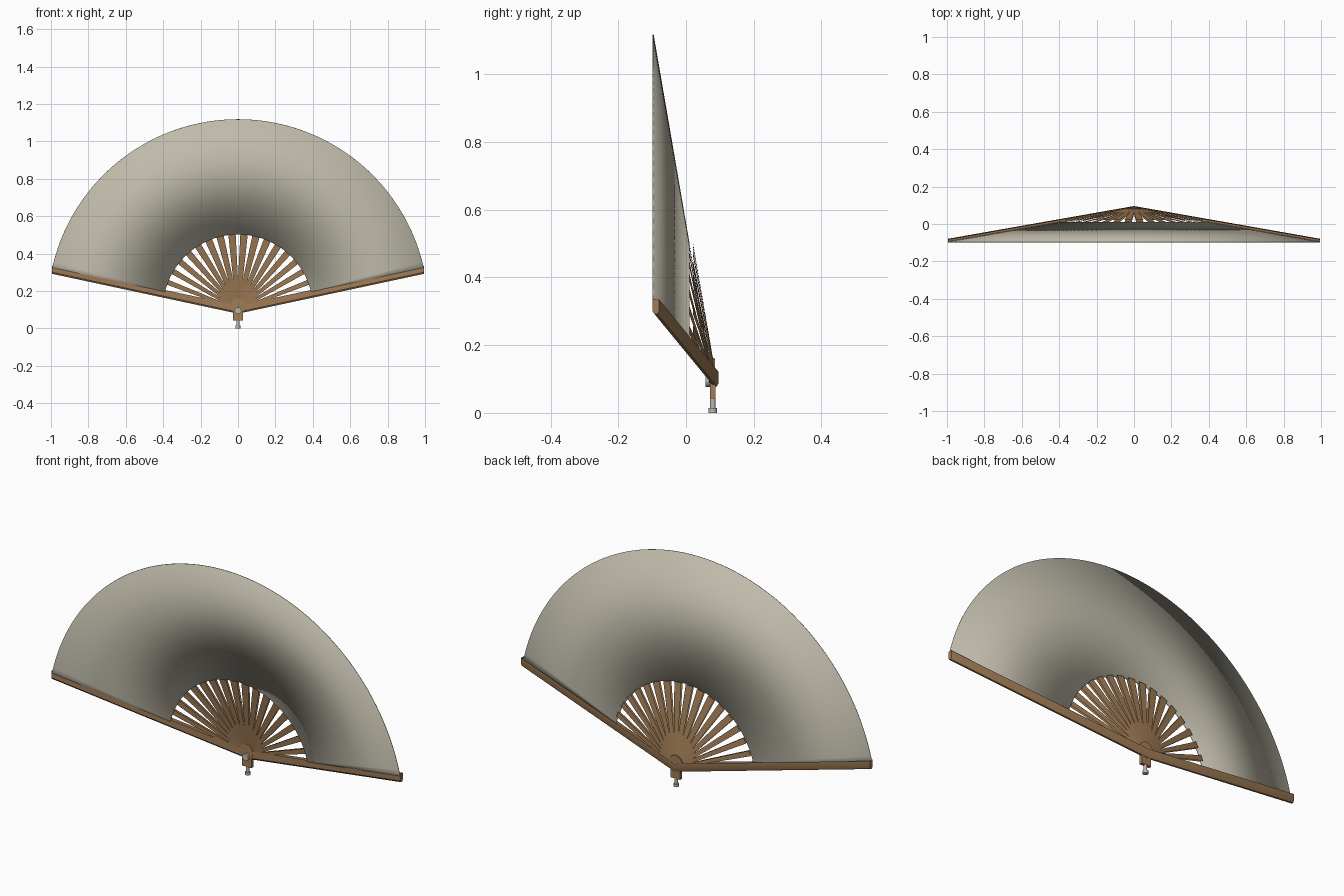
import bpy, bmesh, math
from mathutils import Vector

if "Cube" in bpy.data.objects:
    bpy.data.objects.remove(bpy.data.objects["Cube"])

PIVOT_Z, Y0, SLOPE = 0.10, 0.078, 0.172   # shallow cone the fan lies on
R_IN, R_OUT, LOW = 0.402, 1.018, math.radians(12.1)


def material(name, rgb):
    m = bpy.data.materials.new(name)
    m.diffuse_color = (*rgb, 1)
    m.use_nodes = True
    m.node_tree.nodes["Principled BSDF"].inputs["Base Color"].default_value = m.diffuse_color
    return m


wood = material("brown wood", (0.36, 0.205, 0.095))
paper = material("beige paper", (0.52, 0.49, 0.40))
metal = material("pale metal", (0.50, 0.48, 0.42))


def on_cone(r, a, across=0.0, depth=0.0):
    """Point at radius r, angle a, shifted sideways and backwards."""
    return Vector((r * math.cos(a) - across * math.sin(a),
                   Y0 - SLOPE * r + depth,
                   PIVOT_Z + r * math.sin(a) + across * math.cos(a)))


def finish(name, bm, mat, smooth=True):
    me = bpy.data.meshes.new(name)
    bm.to_mesh(me)
    bm.free()
    ob = bpy.data.objects.new(name, me)
    bpy.context.collection.objects.link(ob)
    me.materials.append(mat)
    if smooth:
        bpy.ops.object.select_all(action='DESELECT')
        ob.select_set(True)
        bpy.context.view_layer.objects.active = ob
        bpy.ops.object.shade_smooth_by_angle(angle=math.radians(35))
    return ob


def face(bm, pts, toward):
    """Polygon whose normal points to the given direction."""
    f = bm.faces.new([bm.verts.new(p) for p in pts])
    f.normal_update()
    if f.normal.dot(Vector(toward)) < 0:
        f.normal_flip()


# Paper leaf: a conical sector with slight thickness
bm = bmesh.new()
N = 68
rows = []
for i in range(N + 1):
    a = LOW + (math.pi - 2 * LOW) * i / N
    rows.append([bm.verts.new(on_cone(r, a)) for r in (R_IN, R_OUT)])
for p, q in zip(rows, rows[1:]):
    bm.faces.new((p[0], p[1], q[1], q[0]))
bmesh.ops.recalc_face_normals(bm, faces=bm.faces)
leaf = finish("paper_leaf", bm, paper)
mod = leaf.modifiers.new("thickness", 'SOLIDIFY')
mod.thickness = 0.003
mod.offset = 0

# Inner ribs: tapered front and back slats, narrower toward the sides
bm = bmesh.new()
for i in range(1, 17):
    a = LOW + (math.pi - 2 * LOW) * i / 17
    w = 0.010 + 0.010 * math.sin(a)
    for depth, side in ((0.001, -1), (0.012, 1)):
        face(bm, [on_cone(0, a, -0.4 * w, depth), on_cone(R_IN + 0.004, a, -w, depth),
                  on_cone(R_IN + 0.004, a, w, depth), on_cone(0, a, 0.4 * w, depth)],
             (0, side, 0))
finish("ribs", bm, wood, False)

# Guard sticks: bars with rounded undersides, open where they meet the leaf
bm = bmesh.new()
profile = [(0.0215, -0.002), (-0.013, -0.002), (-0.0215, 0.004),
           (-0.0215, 0.013), (-0.013, 0.018), (0.0215, 0.018)]
rings = []
for r in (0, R_OUT):
    c = on_cone(r, LOW)
    rings.append([bm.verts.new(c + Vector((0, d, z))) for z, d in profile])
for j in range(5):
    bm.faces.new((rings[0][j], rings[0][j + 1], rings[1][j + 1], rings[1][j]))
bm.faces.new(rings[1])
bmesh.ops.recalc_face_normals(bm, faces=bm.faces)
bm.normal_update()
bm.faces.ensure_lookup_table()
if bm.faces[-1].normal.x < 0:
    bmesh.ops.reverse_faces(bm, faces=bm.faces)
guard = finish("guard_sticks", bm, wood)
guard.modifiers.new("mirror", 'MIRROR').use_axis = (True, False, False)


def cylinder(name, radius, a, b, mat, sides=20):
    a, b = Vector(a), Vector(b)
    bpy.ops.mesh.primitive_cylinder_add(vertices=sides, radius=radius,
                                        depth=(b - a).length, location=(a + b) / 2,
                                        rotation=(b - a).to_track_quat('Z', 'Y').to_euler())
    ob = bpy.context.object
    ob.name = name
    ob.data.materials.append(mat)
    bpy.ops.object.shade_smooth_by_angle(angle=math.radians(35))
    return ob


# Hub, rivet and hanging tail
cylinder("hub_disc", 0.038, (0, 0.068, 0.122), (0, 0.086, 0.122), wood, 28)
cylinder("rivet", 0.018, (0, 0.058, 0.095), (0, 0.08, 0.095), metal)
bpy.ops.mesh.primitive_cube_add(size=1, location=(0, 0.079, 0.075))
block = bpy.context.object
block.name = "tail_block"
block.scale = (0.054, 0.016, 0.066)
block.data.materials.append(wood)
cylinder("tail_pin", 0.008, (0, 0.079, 0.012), (0, 0.079, 0.045), metal)
cylinder("tail_foot", 0.013, (0, 0.079, 0), (0, 0.079, 0.014), metal)
